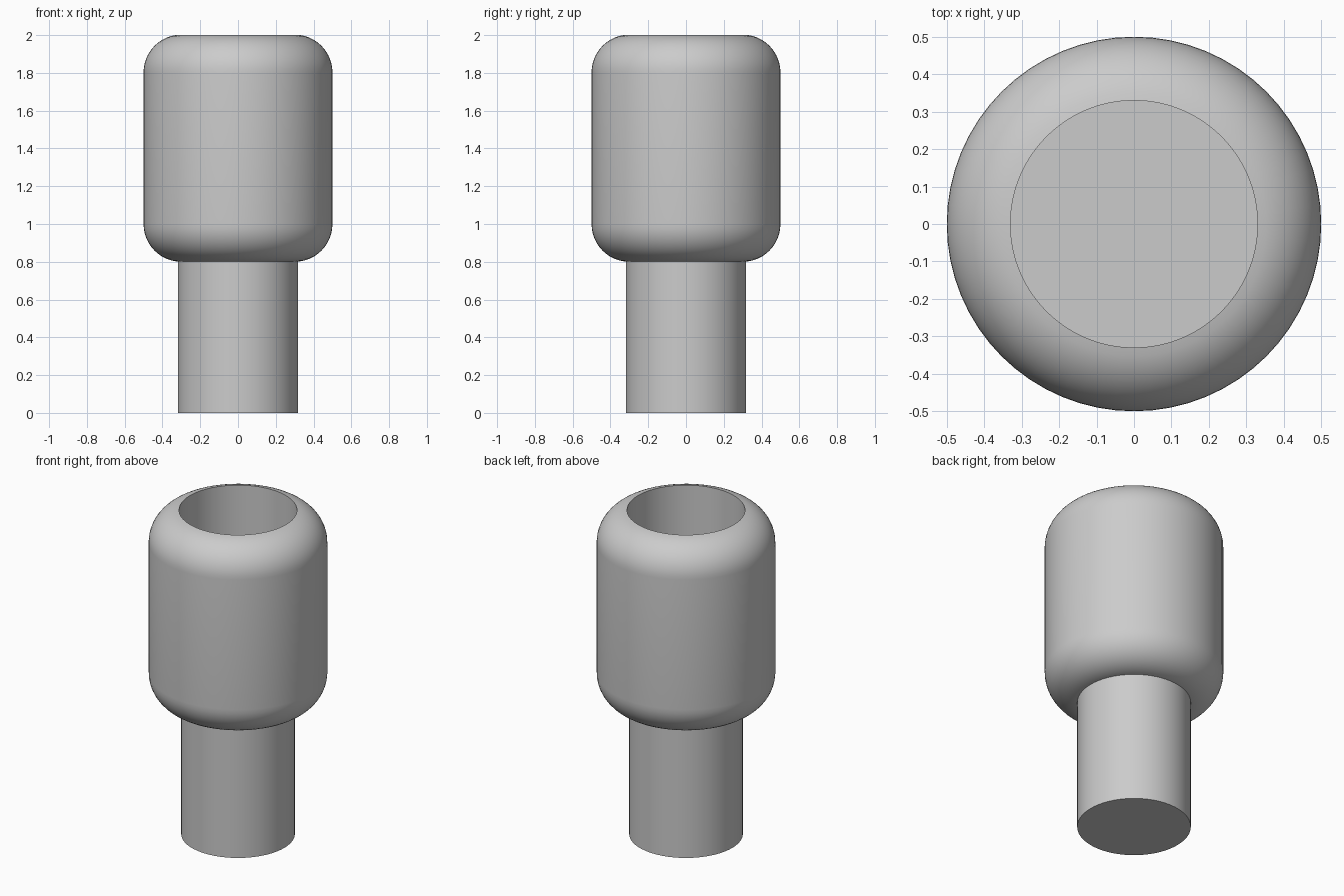
import bpy
import bmesh
from math import pi, sin, cos, acos, radians

SIDES = 64

cube = bpy.data.objects.get("Cube")
if cube:
    bpy.data.objects.remove(cube, do_unlink=True)

grey = bpy.data.materials.new("plain grey")
grey.use_nodes = True
colour = (0.6, 0.6, 0.6, 1)
grey.diffuse_color = colour
grey.node_tree.nodes["Principled BSDF"].inputs["Base Color"].default_value = colour


def arc(radius, z, size, start, end, steps=12):
    """Points of a rounded corner, as (radius, height)."""
    angles = [start + (end - start) * i / steps for i in range(steps + 1)]
    return [(radius + size * cos(a), z + size * sin(a)) for a in angles]


def lathe(name, profile):
    """Spin a profile of (radius, height) points around z."""
    bm = bmesh.new()
    verts = [bm.verts.new((r, 0, z)) for r, z in profile]
    edges = [bm.edges.new(pair) for pair in zip(verts, verts[1:])]
    bmesh.ops.spin(bm, geom=verts + edges, cent=(0, 0, 0), axis=(0, 0, 1),
                   angle=2 * pi, steps=SIDES, use_duplicate=False)
    bmesh.ops.remove_doubles(bm, verts=bm.verts, dist=0.0001)
    bmesh.ops.recalc_face_normals(bm, faces=bm.faces)
    mesh = bpy.data.meshes.new(name)
    bm.to_mesh(mesh)
    bm.free()
    mesh.materials.append(grey)
    obj = bpy.data.objects.new(name, mesh)
    bpy.context.collection.objects.link(obj)
    bpy.ops.object.select_all(action="DESELECT")
    obj.select_set(True)
    bpy.context.view_layer.objects.active = obj
    bpy.ops.object.shade_smooth_by_angle(angle=radians(30))
    return obj


# Solid stem
lathe("stem", [(0, 0), (0.318, 0), (0.318, 0.82), (0, 0.82)])

# Rounded head with a blind round bore in its top
fillet, core, bore, floor = 0.2, 0.3, 0.33, 1.0
rim_angle = acos((bore - core) / fillet)
top_centre = 2 - fillet * sin(rim_angle)
lathe("head", [(0, 0.8)]
      + arc(core, 1.0, fillet, -pi / 2, 0)
      + arc(core, top_centre, fillet, 0, rim_angle)
      + [(bore, floor), (0, floor)])
